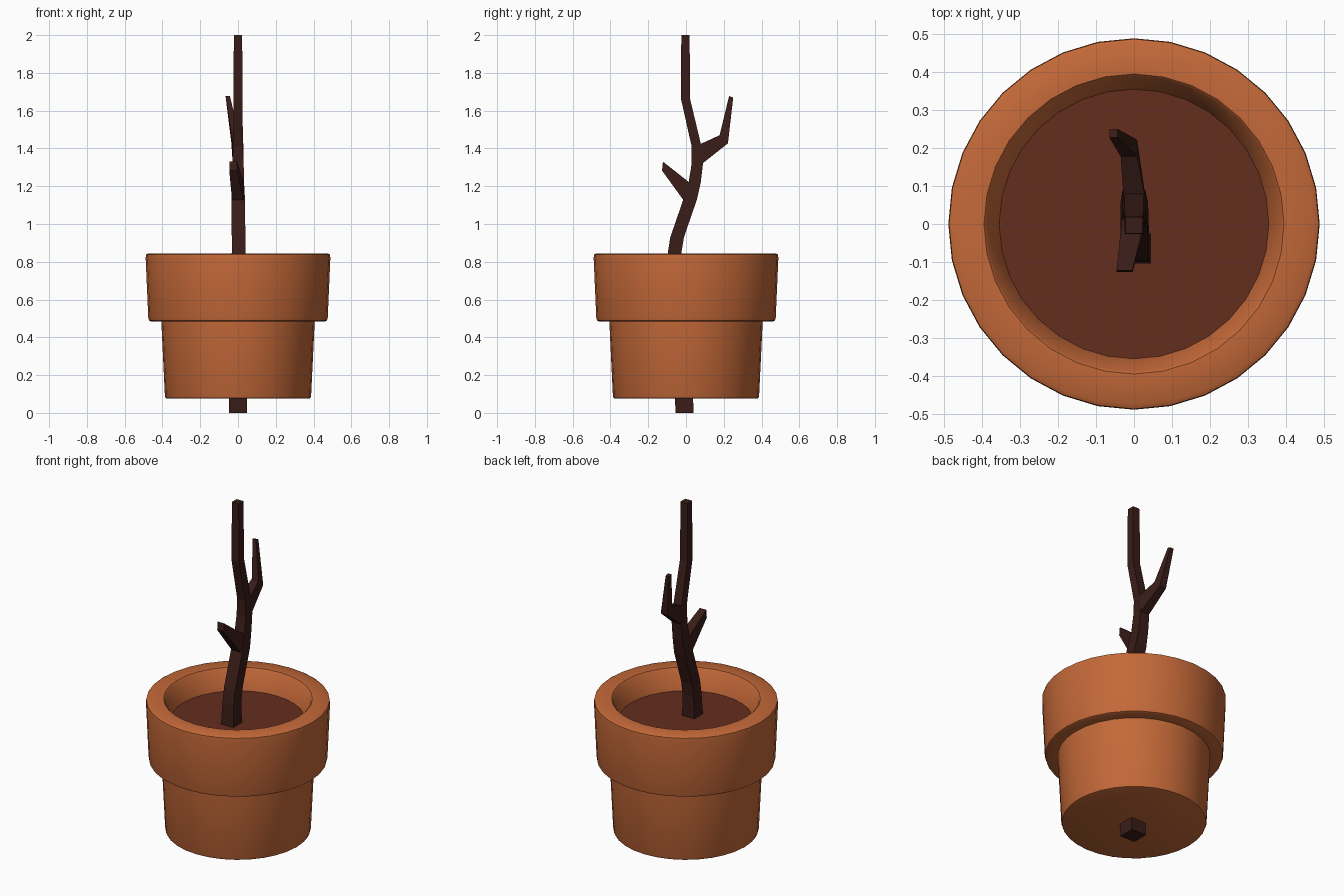
import bpy
from math import radians, sin, cos, tau

if "Cube" in bpy.data.objects:
    bpy.data.objects.remove(bpy.data.objects["Cube"])


def material(name, color):
    m = bpy.data.materials.new(name)
    m.diffuse_color = (*color, 1)
    m.use_nodes = True
    m.node_tree.nodes["Principled BSDF"].inputs["Base Color"].default_value = m.diffuse_color
    return m


def make(name, verts, faces, mat, smooth=None):
    me = bpy.data.meshes.new(name)
    me.from_pydata(verts, [], faces)
    me.materials.append(mat)
    ob = bpy.data.objects.new(name, me)
    bpy.context.collection.objects.link(ob)
    if smooth:
        bpy.ops.object.select_all(action='DESELECT')
        ob.select_set(True)
        bpy.context.view_layer.objects.active = ob
        bpy.ops.object.shade_smooth_by_angle(angle=radians(smooth))
    return ob


def skin(rings, n, caps=(True, True)):
    """Join equal rings of n points into a tube, with optional end caps."""
    verts = [v for r in rings for v in r]
    faces = [(i*n+j, i*n+(j+1) % n, (i+1)*n+(j+1) % n, (i+1)*n+j)
             for i in range(len(rings)-1) for j in range(n)]
    if caps[0]:
        faces.append(tuple(reversed(range(n))))
    if caps[1]:
        faces.append(tuple(range(len(verts)-n, len(verts))))
    return verts, faces


def circle(r, z, n=32):
    return [(r*cos(tau*j/n), r*sin(tau*j/n), z) for j in range(n)]


def section(x0, x1, a, b):
    """Rectangular wood section: x range and its two (y, z) edges."""
    return [(x0, *a), (x1, *a), (x1, *b), (x0, *b)]


terracotta = material("terracotta", (0.55, 0.14, 0.04))
soil_mat = material("soil", (0.13, 0.027, 0.013))
bark = material("bark", (0.042, 0.012, 0.009))

# Pot: turned profile from the underside, over the rim, down to the soil
profile = [(0.375, 0.075), (0.383, 0.078), (0.387, 0.088), (0.406, 0.485),
           (0.462, 0.485), (0.471, 0.489), (0.475, 0.502),
           (0.489, 0.82), (0.487, 0.838), (0.475, 0.845),
           (0.395, 0.845), (0.388, 0.838), (0.355, 0.725)]
make("pot", *skin([circle(r, z) for r, z in profile], 32, (True, False)),
     terracotta, 40)

# Soil surface
make("soil", circle(0.356, 0.725), [tuple(range(32))], soil_mat)

# Trunk: square sections along a bent path (x, y, z, half width)
path = [(0, -0.007, 0, 0.048), (0, -0.012, 0.1, 0.048),
        (0.003, -0.065, 0.72, 0.040), (0.003, -0.06, 0.85, 0.036),
        (0.003, -0.047, 0.93, 0.036), (0.001, 0.022, 1.13, 0.036),
        (0, 0.046, 1.22, 0.032), (0, 0.06, 1.32, 0.03),
        (0, 0.056, 1.41, 0.026), (0, -0.002, 1.66, 0.024),
        (0, -0.003, 2.0, 0.022)]
make("trunk", *skin([section(x-h, x+h, (y-h, z), (y+h, z))
                     for x, y, z, h in path], 4), bark)

# Short front twig
make("front_twig", *skin([
    section(-0.03, 0.03, (0.03, 1.215), (0.0, 1.11)),
    section(-0.032, 0.028, (0.01, 1.226), (-0.016, 1.13)),
    section(-0.046, -0.004, (-0.122, 1.33), (-0.127, 1.283))], 4), bark)

# Longer back branch with an upturned tip
make("back_branch", *skin([
    section(-0.026, 0.026, (0.06, 1.31), (0.055, 1.41)),
    section(-0.028, 0.028, (0.087, 1.32), (0.08, 1.425)),
    section(-0.035, 0.008, (0.222, 1.427), (0.178, 1.47)),
    section(-0.065, -0.043, (0.25, 1.67), (0.228, 1.677))], 4), bark)

# Consistent outward normals
import bmesh
for ob in bpy.context.collection.objects:
    if ob.name == "soil":
        continue
    bm = bmesh.new()
    bm.from_mesh(ob.data)
    if ob.name != "pot":
        bmesh.ops.recalc_face_normals(bm, faces=bm.faces)
    bm.to_mesh(ob.data)
    bm.free()
